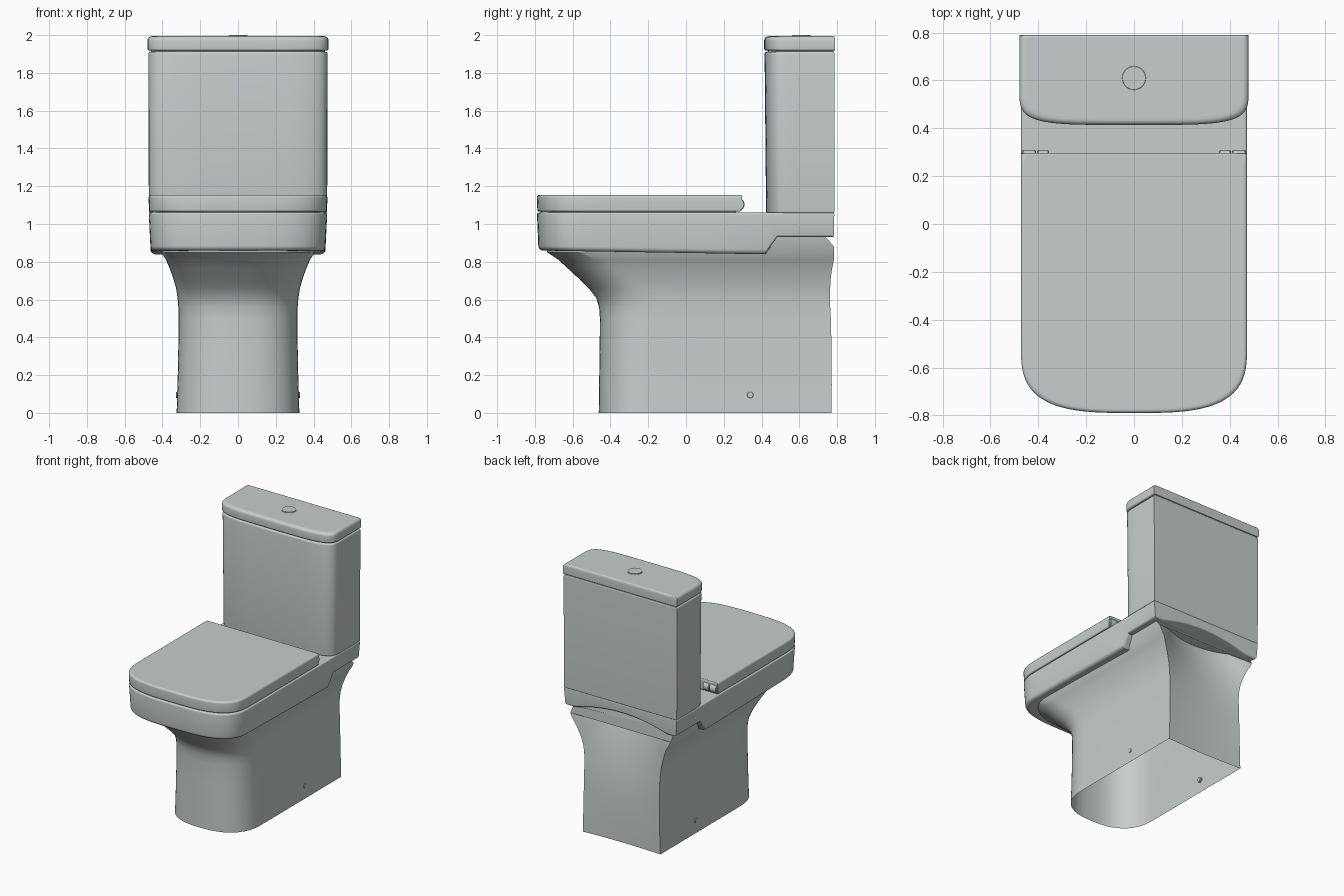
import bpy, bmesh, math
from mathutils import Matrix

if "Cube" in bpy.data.objects:
    bpy.data.objects.remove(bpy.data.objects["Cube"], do_unlink=True)

ceramic = bpy.data.materials.new("pale grey ceramic")
ceramic.use_nodes = True
COLOUR = (0.57, 0.62, 0.61, 1)
ceramic.diffuse_color = COLOUR
ceramic.node_tree.nodes["Principled BSDF"].inputs["Base Color"].default_value = COLOUR

SIDE = (1, 0.95, 0.764, 0.717, 0.5, 0.25)  # stations along each side, back to front
FRONT, BACK = 36, 14                       # segments across front curve and back edge


def finish(bm, name, angle=35):
    bmesh.ops.recalc_face_normals(bm, faces=bm.faces)
    mesh = bpy.data.meshes.new(name)
    bm.to_mesh(mesh)
    bm.free()
    mesh.materials.append(ceramic)
    ob = bpy.data.objects.new(name, mesh)
    bpy.context.collection.objects.link(ob)
    bpy.ops.object.select_all(action="DESELECT")
    ob.select_set(True)
    bpy.context.view_layer.objects.active = ob
    bpy.ops.object.shade_smooth_by_angle(angle=math.radians(angle))
    return ob


def outline(half, front, back, depth, power):
    """Plan shape: square back, straight sides, superellipse front."""
    start = front + depth
    left = [(half, start + (back - start) * f) for f in SIDE]
    curve = []
    for i in range(FRONT + 1):
        a = math.pi * i / FRONT
        c, s = math.cos(a), max(0, math.sin(a))
        curve.append((math.copysign(abs(c) ** (2 / power), c) * half,
                      start - depth * s ** (2 / power)))
    right = [(-x, y) for x, y in reversed(left)]
    rear = [(half * (2 * i / BACK - 1), back) for i in range(1, BACK)]
    return left + curve + right, rear


def loft(name, rings, depth, power, shape=None, open_base=False):
    """Skin through rings of (z, half width, front, back), with capped ends."""
    bm = bmesh.new()
    loops = []
    for z, half, front, back in rings:
        main, rear = outline(half, front, back, depth, power)
        pts = [(x, y, z) for x, y in main + rear]
        loops.append([bm.verts.new(shape(*p) if shape else p) for p in pts])
    n, count = len(main), len(loops[0])
    for a, b in zip(loops, loops[1:]):
        for i in range(count):
            j = (i + 1) % count
            bm.faces.new((a[i], a[j], b[j], b[i]))
    for ring in loops[-1:] if open_base else (loops[0], loops[-1]):
        bm.faces.new([ring[1], ring[n - 2], ring[n - 1]] + ring[n:] + [ring[0]])
        for i in range(1, n // 2):
            quad = (ring[i], ring[i + 1], ring[n - 2 - i], ring[n - 1 - i])
            bm.faces.new(list(dict.fromkeys(quad)))
    return finish(bm, name)


def rounded(low, high, r_low, r_high, steps=5):
    """Rings from low to high (z, half, front, back) with rounded rims."""
    def inset(ring, d, dz):
        z, half, front, back = ring
        return (z + dz, half - d, front + d, back - d * 0.4)

    def arc(ring, r, sign):
        out = [inset(ring, r * 1.5, 0)]
        for i in range(steps + 1):
            a = math.pi / 2 * i / steps
            out.append(inset(ring, r * (1 - math.sin(a)), sign * r * (1 - math.cos(a))))
        return out
    return arc(low, r_low, 1) + arc(high, r_high, -1)[::-1]


def cylinder(name, radius, length, centre, axis="Z", bevel=0.004):
    bm = bmesh.new()
    bmesh.ops.create_cone(bm, cap_ends=True, segments=28, radius1=radius,
                          radius2=radius, depth=length)
    rims = [e for e in bm.edges if abs(e.verts[0].co.z - e.verts[1].co.z) < 1e-4]
    bmesh.ops.bevel(bm, geom=rims, offset=bevel, segments=3, affect="EDGES")
    if axis == "X":
        bm.transform(Matrix.Rotation(math.pi / 2, 4, "Y"))
    bm.transform(Matrix.Translation(centre))
    return finish(bm, name)


def arch(x):
    """Height of the hollow across the back, 1 at the centre and 0 at the sides."""
    return max(0, 1 - (x / 0.38) ** 2)


# Pedestal: open-bottomed shell flaring into the bowl, with a hollowed back
def pedestal_shape(x, y, z):
    if y > 0.74:
        y -= arch(x) * (0.015 + 0.12 * max(0, (z - 0.2) / 0.7) ** 2)
        if z > 0.88:
            z = 0.88 + 0.1 * arch(x)
    return x, y, z


loft("pedestal", [
    (0, 0.325, -0.462, 0.775), (0.15, 0.32, -0.46, 0.776), (0.35, 0.316, -0.457, 0.777),
    (0.5, 0.315, -0.456, 0.778), (0.56, 0.316, -0.46, 0.778), (0.61, 0.32, -0.476, 0.779),
    (0.66, 0.328, -0.515, 0.78), (0.71, 0.342, -0.567, 0.781), (0.76, 0.36, -0.62, 0.782),
    (0.81, 0.381, -0.675, 0.783), (0.85, 0.407, -0.735, 0.784), (0.95, 0.42, -0.75, 0.784),
], 0.29, 2.5, pedestal_shape, open_base=True)


# Bowl rim: deep band whose underside steps up to a thin, arched shelf below the tank
def rim_shape(x, y, z):
    if z < 0.95:
        if y > 0.45:
            z = 0.925 + (z - 0.85) * 0.5
        else:
            z -= 0.02 * (y + 0.79) / 1.2
    if y > 0.75 and z < 0.98:
        z += 0.06 * arch(x)
    return x, y, z


loft("bowl_rim", rounded((0.86, 0.463, -0.782, 0.783), (1.06, 0.472, -0.789, 0.785),
                         0.025, 0.01), 0.29, 3.2, rim_shape)

# Seat: narrow shadow gap, then the closed lid
loft("seat_gap", [(1.05, 0.455, -0.77, 0.265), (1.08, 0.455, -0.77, 0.265)], 0.29, 3.2)
loft("seat_lid", rounded((1.066, 0.472, -0.787, 0.288), (1.154, 0.473, -0.79, 0.297),
                         0.009, 0.014), 0.29, 3.2)

# Tank with its overhanging cover and push button
loft("tank", rounded((1.058, 0.472, 0.424, 0.785), (1.912, 0.475, 0.416, 0.786),
                     0.008, 0.012), 0.16, 4.5)
loft("tank_neck", [(1.9, 0.46, 0.435, 0.78), (1.93, 0.46, 0.435, 0.78)], 0.16, 4.5)
loft("tank_cover", rounded((1.918, 0.479, 0.414, 0.79), (1.994, 0.479, 0.414, 0.79),
                           0.01, 0.022), 0.16, 4.5)
cylinder("flush_button", 0.052, 0.03, (0, 0.61, 1.985))

# Paired hinges and floor fixings
for side, s in (("left", 1), ("right", -1)):
    cylinder(side + "_hinge_outer", 0.036, 0.058, (s * 0.439, 0.274, 1.104), "X")
    cylinder(side + "_hinge_inner", 0.036, 0.05, (s * 0.38, 0.274, 1.104), "X")
    cylinder(side + "_floor_fixing", 0.019, 0.02, (s * 0.317, 0.34, 0.095), "X")
